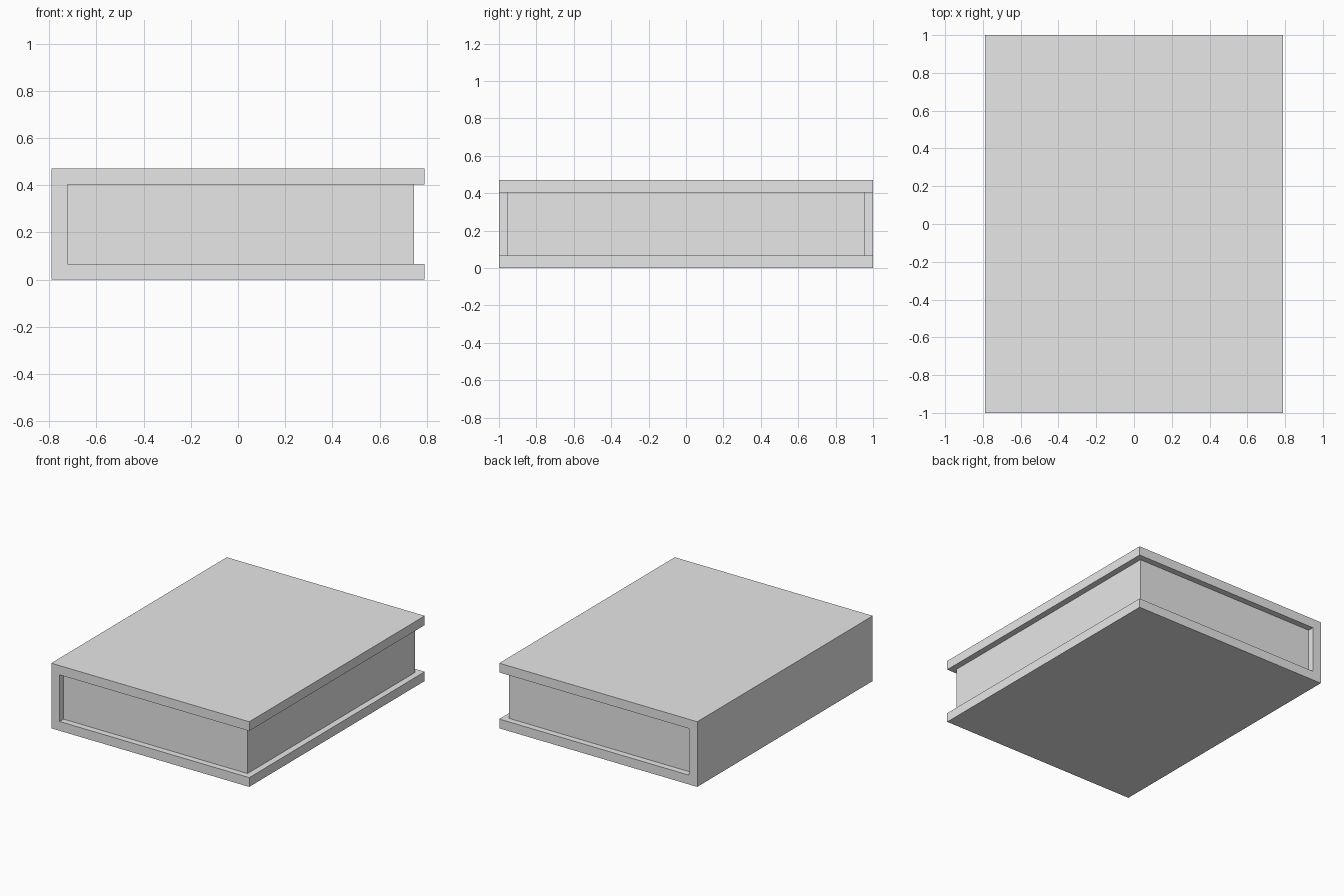
import bpy
import bmesh

cube = bpy.data.objects.get("Cube")
if cube:
    bpy.data.objects.remove(cube, do_unlink=True)

# Overall sizes
HALF_W, HALF_L, HEIGHT = 0.79, 1.0, 0.47
BOARD = 0.067
PAGE_EDGE, PAGE_HALF_L = 0.745, 0.955

grey = bpy.data.materials.new("light grey")
grey.use_nodes = True
colour = (0.8, 0.8, 0.8, 1)
grey.diffuse_color = colour
grey.node_tree.nodes["Principled BSDF"].inputs["Base Color"].default_value = colour


def extrude_profile(name, profile, half_length):
    """Extrude an x-z outline along y, centred on y = 0."""
    bm = bmesh.new()
    face = bm.faces.new([bm.verts.new((x, -half_length, z)) for x, z in profile])
    result = bmesh.ops.extrude_face_region(bm, geom=[face], use_keep_orig=True)
    moved = [v for v in result["geom"] if isinstance(v, bmesh.types.BMVert)]
    bmesh.ops.translate(bm, verts=moved, vec=(0, 2 * half_length, 0))
    bmesh.ops.recalc_face_normals(bm, faces=bm.faces)
    mesh = bpy.data.meshes.new(name)
    bm.to_mesh(mesh)
    bm.free()
    mesh.materials.append(grey)
    obj = bpy.data.objects.new(name, mesh)
    bpy.context.collection.objects.link(obj)
    return obj


spine_inner = -HALF_W + BOARD
low, high = BOARD, HEIGHT - BOARD

# Cover: two boards joined by the spine, open on the +x side
extrude_profile("book_cover", [
    (-HALF_W, 0), (HALF_W, 0), (HALF_W, low), (spine_inner, low),
    (spine_inner, high), (HALF_W, high), (HALF_W, HEIGHT), (-HALF_W, HEIGHT),
], HALF_L)

# Page block, set in from the cover on its three open sides
extrude_profile("page_block", [
    (spine_inner, low), (PAGE_EDGE, low), (PAGE_EDGE, high), (spine_inner, high),
], PAGE_HALF_L)
